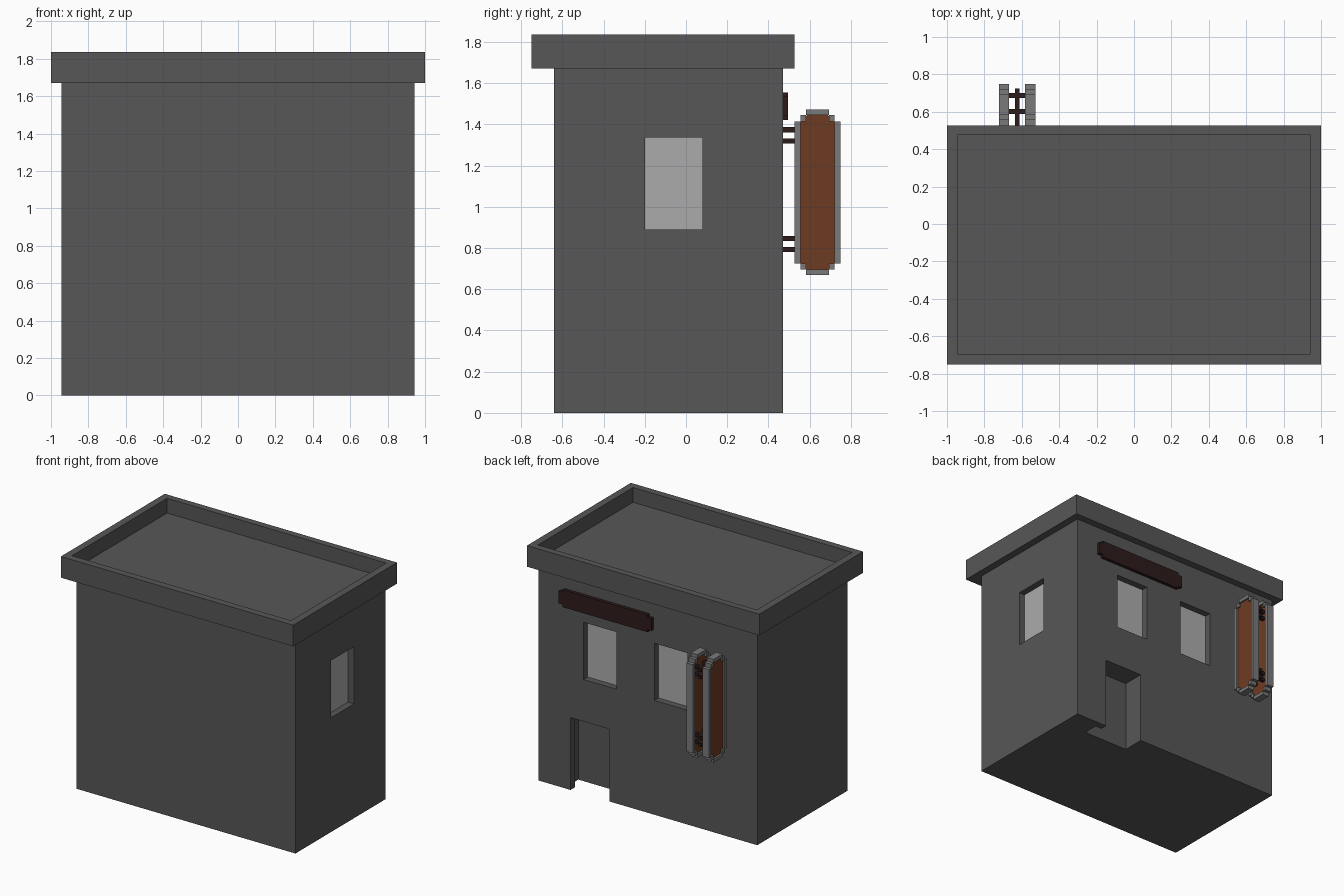
import bpy, bmesh
from mathutils import Vector

if "Cube" in bpy.data.objects:
    bpy.data.objects.remove(bpy.data.objects["Cube"])


def mat(name, r, g, b):
    m = bpy.data.materials.new(name)
    m.diffuse_color = (r, g, b, 1)
    m.use_nodes = True
    m.node_tree.nodes["Principled BSDF"].inputs["Base Color"].default_value = m.diffuse_color
    return m


WALL = mat("dark_grey_wall", 0.095, 0.095, 0.095)
GLASS = mat("pale_grey_window", 0.41, 0.41, 0.41)
FRAME = mat("mid_grey_frame", 0.195, 0.195, 0.195)
PANEL = mat("rust_panel", 0.155, 0.044, 0.016)
DARK = mat("dark_maroon", 0.027, 0.011, 0.011)


def finish(name, bm, material):
    bmesh.ops.recalc_face_normals(bm, faces=bm.faces)
    me = bpy.data.meshes.new(name)
    bm.to_mesh(me)
    bm.free()
    me.materials.append(material)
    ob = bpy.data.objects.new(name, me)
    bpy.context.scene.collection.objects.link(ob)
    return ob


def add_box(bm, x0, x1, y0, y1, z0, z1):
    verts = bmesh.ops.create_cube(bm, size=1)["verts"]
    for v in verts:
        v.co = Vector((x1 if v.co.x > 0 else x0,
                       y1 if v.co.y > 0 else y0,
                       z1 if v.co.z > 0 else z0))


def boxes(name, material, *dims):
    bm = bmesh.new()
    for d in dims:
        add_box(bm, *d)
    return finish(name, bm, material)


def prism(name, material, pts, offset, axis):
    """Extrude a closed polygon along a vector."""
    bm = bmesh.new()
    f = bm.faces.new([bm.verts.new(p) for p in pts])
    ext = bmesh.ops.extrude_face_region(bm, geom=[f])["geom"]
    for v in ext:
        if isinstance(v, bmesh.types.BMVert):
            v.co[axis] += offset
    return finish(name, bm, material)


def cut(ob, cutters):
    """Subtract the cutters, bake the result and remove them."""
    for c in cutters:
        c.hide_render = True
        m = ob.modifiers.new("cut", 'BOOLEAN')
        m.operation = 'DIFFERENCE'
        m.solver = 'EXACT'
        m.object = c
    deps = bpy.context.evaluated_depsgraph_get()
    deps.update()
    me = bpy.data.meshes.new_from_object(ob.evaluated_get(deps))
    ob.modifiers.clear()
    ob.data = me
    for c in cutters:
        bpy.data.objects.remove(c)


X, YF, YB, ZW = 0.943, -0.64, 0.47, 1.67
D = 0.055                       # window recess depth
WZ = (0.89, 1.335)              # window height range

# Walls with window recesses and an L-shaped doorway
walls = boxes("walls", WALL, (-X, X, YF, YB, 0, ZW))
back_windows = [(0.27, 0.553), (-0.34, -0.058)]
cutters = [boxes("window_cutter", WALL, (a, b, YB - D, YB + 0.1, *WZ)) for a, b in back_windows]
cutters.append(boxes("side_window_cutter", WALL, (X - D, X + 0.1, -0.20, 0.08, *WZ)))
door = [(0.329, 0.57), (0.665, 0.57), (0.665, 0.415), (0.72, 0.415), (0.72, 0.297), (0.329, 0.297)]
cutters.append(prism("door_cutter", WALL, [(x, y, -0.1) for x, y in door], 0.663, 2))
cut(walls, cutters)

# Window panes
for i, (a, b) in enumerate(back_windows):
    boxes(f"back_window_{i + 1}", GLASS, (a, b, YB - D - 0.002, YB - D + 0.004, *WZ))
boxes("side_window", GLASS, (X - D - 0.002, X - D + 0.004, -0.20, 0.08, *WZ))

# Roof cap with sunken top
cap = boxes("roof_cap", WALL, (-1, 1, -0.75, 0.527, ZW, 1.835))
cut(cap, [boxes("roof_cutter", WALL, (-X, X, -0.695, 0.475, 1.72, 2.0))])

# Blank board above the door, with notched corners
x0, x1, z0, z1, n = -0.05, 0.75, 1.42, 1.555, 0.035
outline = [(x0, z0 + 0.02), (x0 + n, z0 + 0.02), (x0 + n, z0), (x1 - n, z0),
           (x1 - n, z0 + 0.02), (x1, z0 + 0.02), (x1, z1 - 0.02), (x1 - n, z1 - 0.02),
           (x1 - n, z1), (x0 + n, z1), (x0 + n, z1 - 0.02), (x0, z1 - 0.02)]
prism("name_board", DARK, [(x, YB - 0.005, z) for x, z in outline], 0.031, 1)

# Two hanging signs: stepped frame around a chamfered panel
yc, zc = 0.638, 1.07
for name, a, b in (("left", -0.722, -0.667), ("right", -0.583, -0.527)):
    parts = []
    for s in (-1, 1):
        def span(c, p, q):
            return sorted((c + s * p, c + s * q))
        parts.append((a, b, *span(yc, 0.083, 0.111), zc - 0.345, zc + 0.345))
        parts.append((a, b, yc - 0.055, yc + 0.055, *span(zc, 0.375, 0.402)))
        for t in (-1, 1):
            parts.append((a, b, *sorted((yc + t * 0.055, yc + t * 0.083)), *span(zc, 0.345, 0.375)))
    boxes(f"{name}_sign_frame", FRAME, *parts)
    h, v, c = 0.084, 0.376, 0.034
    octagon = [(-h, c - v), (c - h, -v), (h - c, -v), (h, c - v),
               (h, v - c), (h - c, v), (c - h, v), (-h, v - c)]
    prism(f"{name}_sign_panel", PANEL, [(a + 0.014, yc + y, zc + z) for y, z in octagon], b - a - 0.028, 0)

# Brackets: arms from the wall with cross bars to both signs
bars = []
for z in (0.78, 0.833, 1.306, 1.361):
    bars.append((-0.637, -0.611, YB - 0.01, 0.725, z, z + 0.026))
    for y in (0.588, 0.674):
        bars.append((-0.69, -0.56, y, y + 0.026, z + 0.001, z + 0.025))
boxes("sign_brackets", DARK, *bars)
